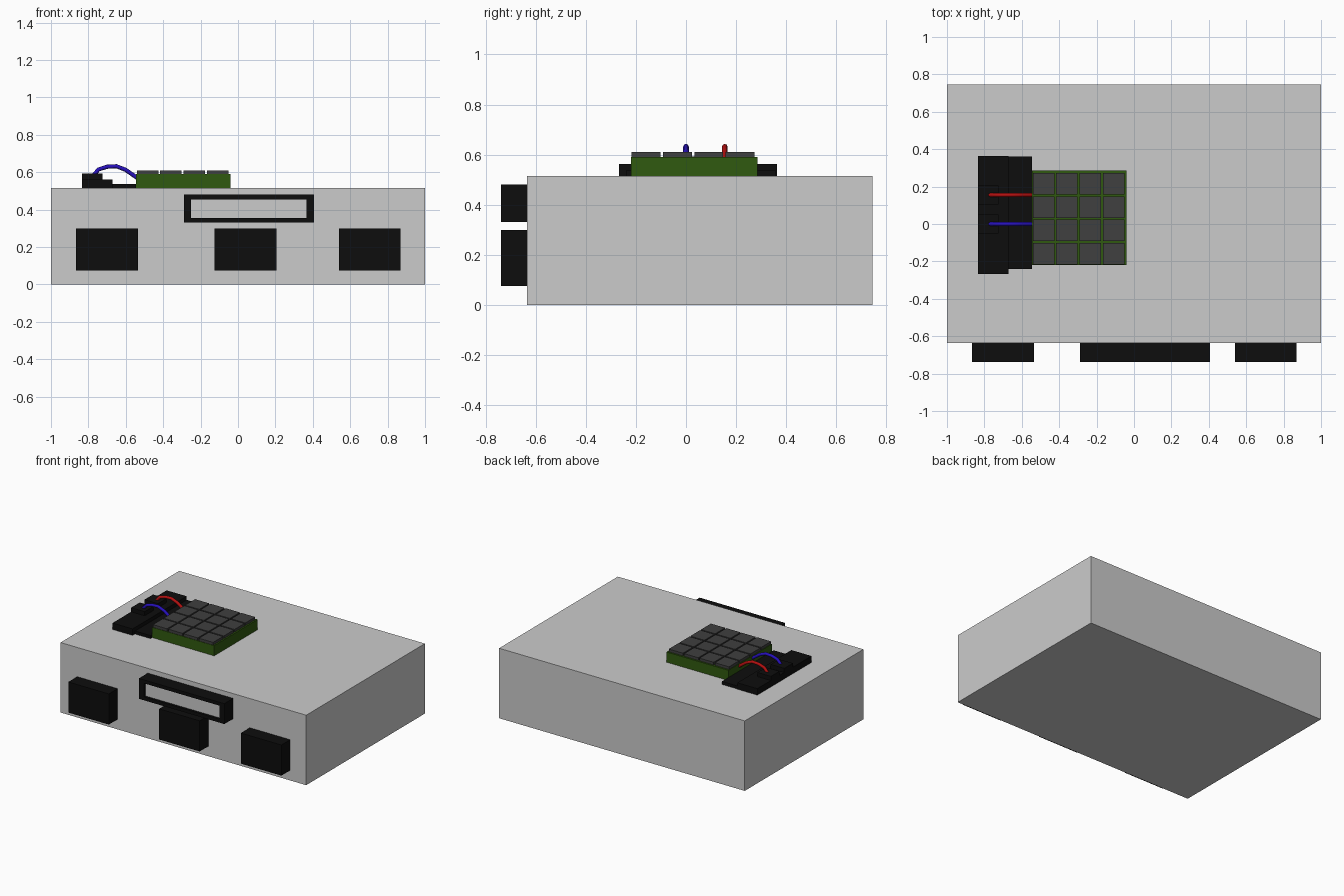
import bpy, bmesh
from mathutils import Matrix, Vector

if "Cube" in bpy.data.objects:
    bpy.data.objects.remove(bpy.data.objects["Cube"])


def material(name, rgb):
    m = bpy.data.materials.new(name)
    m.diffuse_color = (*rgb, 1)
    m.use_nodes = True
    m.node_tree.nodes["Principled BSDF"].inputs["Base Color"].default_value = m.diffuse_color
    return m


BLACK = material("black", (0.004, 0.004, 0.004))
GREEN = material("green", (0.03, 0.1, 0.005))
DARK = material("dark_grey", (0.05, 0.05, 0.05))
RED = material("red", (0.45, 0.005, 0.005))
BLUE = material("blue", (0.02, 0.005, 0.5))


def boxes(name, spans, mat=None):
    """One object from boxes given as (x0, x1, y0, y1, z0, z1)."""
    bm = bmesh.new()
    for x0, x1, y0, y1, z0, z1 in spans:
        centre = Vector((x0 + x1, y0 + y1, z0 + z1)) / 2
        size = Matrix.Diagonal((x1 - x0, y1 - y0, z1 - z0, 1))
        bmesh.ops.create_cube(bm, size=1, matrix=Matrix.Translation(centre) @ size)
    mesh = bpy.data.meshes.new(name)
    bm.to_mesh(mesh)
    bm.free()
    ob = bpy.data.objects.new(name, mesh)
    bpy.context.collection.objects.link(ob)
    if mat:
        mesh.materials.append(mat)
    return ob


def wire(name, y, mat):
    """Arched wire from the terminal to the keypad."""
    cu = bpy.data.curves.new(name, 'CURVE')
    cu.dimensions = '3D'
    cu.bevel_depth = 0.011
    cu.bevel_resolution = 2
    cu.use_fill_caps = True
    path = [(-.78, .575), (-.745, .615), (-.70, .629), (-.65, .632), (-.60, .612), (-.54, .57)]
    sp = cu.splines.new('POLY')
    sp.points.add(len(path) - 1)
    for p, (x, z) in zip(sp.points, path):
        p.co = (x, y, z, 1)
    cu.materials.append(mat)
    ob = bpy.data.objects.new(name, cu)
    bpy.context.collection.objects.link(ob)


# Main case
boxes("case", [(-1, 1, -.635, .745, 0, .515)])

# Three blocks on the front
for side, x in (("left", -.70), ("middle", .04), ("right", .705)):
    boxes(f"front_block_{side}", [(x - .165, x + .165, -.738, -.635, .075, .30)], BLACK)

# Display frame and blank screen
boxes("display_frame", [
    (-.29, .405, -.738, -.635, .455, .48),
    (-.29, .405, -.738, -.635, .33, .355),
    (-.29, -.25, -.738, -.635, .355, .455),
    (.365, .405, -.738, -.635, .355, .455),
], BLACK)
boxes("display_screen", [(-.25, .365, -.72, -.635, .355, .455)])

# Keypad board and its 4 x 4 keys
boxes("keypad_board", [(-.545, -.04, -.22, .285, .515, .59)], GREEN)
boxes("keypad_keys", [
    (-.541 + i * .125, -.426 + i * .125, -.217 + j * .125, -.102 + j * .125, .59, .61)
    for i in range(4) for j in range(4)
], DARK)

# Stepped terminal block beside the keypad
boxes("terminal_plate", [(-.67, -.545, -.24, .36, .515, .537)], BLACK)
boxes("terminal_base", [(-.835, -.672, -.267, .363, .515, .562)], BLACK)
boxes("terminal_lugs", [(-.835, -.725, y - .05, y + .05, .562, .592) for y in (0, .155)], BLACK)

# Wires
wire("blue_wire", 0, BLUE)
wire("red_wire", .155, RED)
